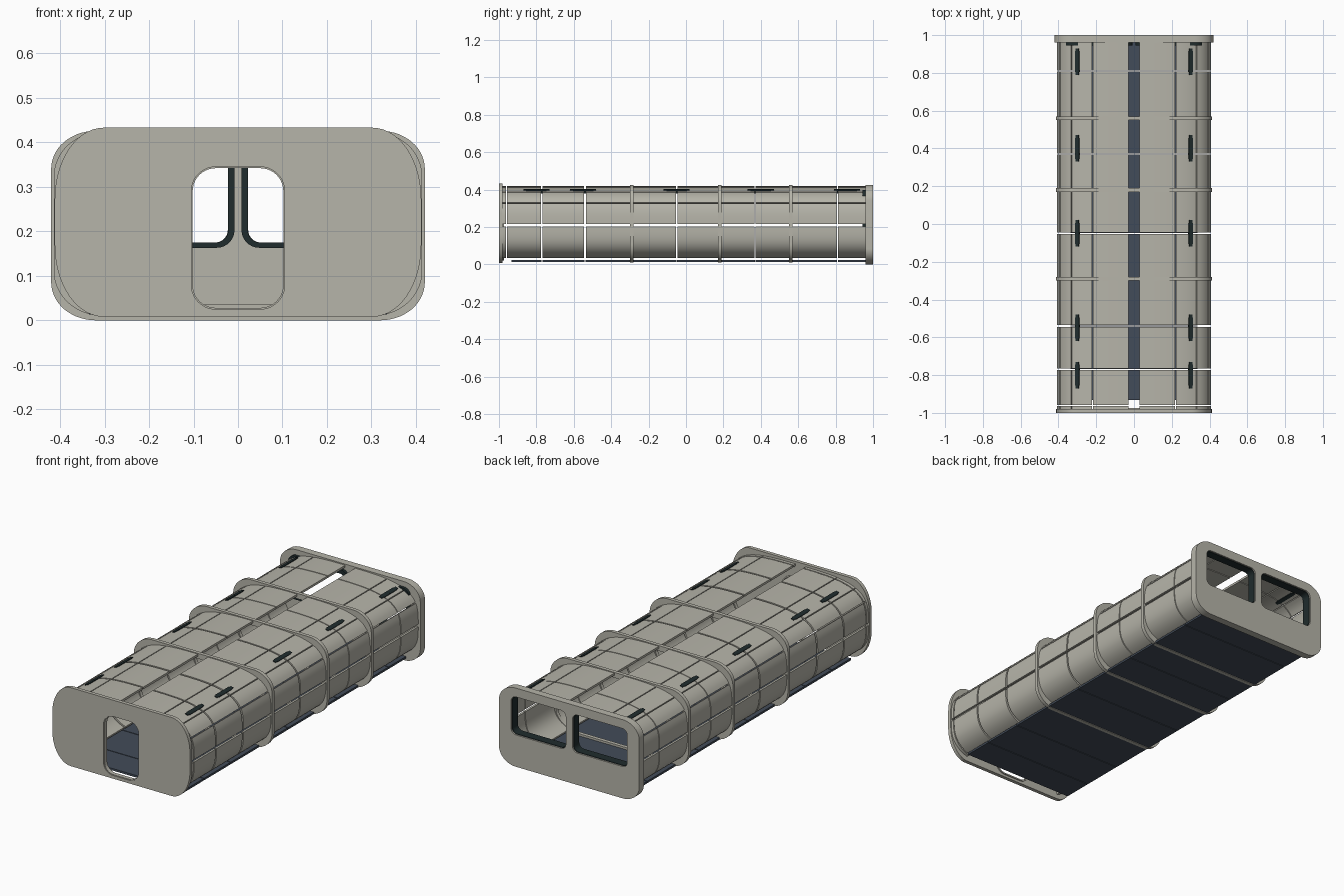
import bpy, bmesh, math

if "Cube" in bpy.data.objects:
    bpy.data.objects.remove(bpy.data.objects["Cube"])


def material(name, r, g, b):
    m = bpy.data.materials.new(name)
    m.diffuse_color = (r, g, b, 1)
    m.use_nodes = True
    m.node_tree.nodes["Principled BSDF"].inputs["Base Color"].default_value = m.diffuse_color
    return m


GREY = material("warm_grey_hull", 0.47, 0.46, 0.40)
SLATE = material("slate_floor", 0.055, 0.072, 0.10)
DARK = material("dark_trim", 0.014, 0.025, 0.026)


def add_strip(bm, outer, inner, y0, y1, closed=False):
    """Solid band between two matching xz lines, run from y0 to y1."""
    rows = [[bm.verts.new((x, y, z)) for x, z in line]
            for line, y in ((outer, y0), (outer, y1), (inner, y1), (inner, y0))]
    n = len(outer)
    for i in range(n if closed else n - 1):
        j = (i + 1) % n
        for k in range(4):
            a, b = rows[k], rows[(k + 1) % 4]
            bm.faces.new((a[i], a[j], b[j], b[i]))
    if not closed:
        bm.faces.new([r[0] for r in rows])
        bm.faces.new([r[-1] for r in rows])


def finish(bm, name, mat, mirror=False):
    bmesh.ops.recalc_face_normals(bm, faces=bm.faces)
    me = bpy.data.meshes.new(name)
    bm.to_mesh(me)
    bm.free()
    me.materials.append(mat)
    ob = bpy.data.objects.new(name, me)
    bpy.context.collection.objects.link(ob)
    if mirror:
        ob.modifiers.new("mirror", 'MIRROR').use_mirror_merge = False
    bpy.ops.object.select_all(action='DESELECT')
    ob.select_set(True)
    bpy.context.view_layer.objects.active = ob
    bpy.ops.object.shade_smooth_by_angle(angle=math.radians(35))
    return ob


def rounded(x0, x1, z0, z1, rx, rz, n=10):
    pts = []
    for q, (cx, cz) in enumerate(((x1 - rx, z1 - rz), (x0 + rx, z1 - rz),
                                  (x0 + rx, z0 + rz), (x1 - rx, z0 + rz))):
        for i in range(n + 1):
            t = math.pi / 2 * (q + i / n)
            pts.append((cx + rx * math.cos(t), cz + rz * math.sin(t)))
    return pts


# Hull cross-section: a squared-off oval, right half from top to bottom
A, B, CZ, N = 0.408, 0.205, 0.215, 3.5


def oval(t, a=A, b=B, n=N):
    c, s = math.cos(t), math.sin(t)
    return (a * math.copysign(abs(c) ** (2 / n), c),
            CZ + b * math.copysign(abs(s) ** (2 / n), s))


line = [oval(math.pi / 2 - math.pi * i / 6000) for i in range(6001)]
dist = [0.0]
for p, q in zip(line, line[1:]):
    dist.append(dist[-1] + math.dist(p, q))


def arc_at(test):
    return dist[next(i for i, p in enumerate(line) if test(p))]


def hull_point(s, off=0.0):
    i = next((k for k, d in enumerate(dist) if d >= s), len(dist) - 1)
    i = max(20, min(i, len(line) - 21))
    (x0, z0), (x1, z1) = line[i - 20], line[i + 20]
    h = math.hypot(x1 - x0, z1 - z0)
    x, z = line[i]
    return (x - off * (z1 - z0) / h, z + off * (x1 - x0) / h)


def hull_arc(s0, s1, off, n):
    return [hull_point(s0 + (s1 - s0) * i / n, off) for i in range(n + 1)]


# Hull panels, separated by lengthwise and crosswise seams
long_seams = [(0.0, 0.020), (arc_at(lambda p: p[0] > 0.22), 0.005),
              (arc_at(lambda p: p[0] > 0.33), 0.005),
              (arc_at(lambda p: p[1] < 0.33), 0.006),
              (arc_at(lambda p: p[1] < 0.212), 0.014),
              (arc_at(lambda p: p[1] < 0.034), 0.0)]
cross_seams = [(-0.985, 0), (-0.96, 0.006), (-0.77, 0.008), (-0.54, 0.010),
               (-0.29, 0.006), (-0.05, 0.008), (0.18, 0.006), (0.37, 0.005),
               (0.56, 0.006), (0.81, 0.005), (0.965, 0)]
bm = bmesh.new()
for (s0, g0), (s1, g1) in zip(long_seams, long_seams[1:]):
    a, b = s0 + g0 / 2, s1 - g1 / 2
    n = max(4, int((b - a) / 0.018))
    outer, inner = hull_arc(a, b, 0.0, n), hull_arc(a, b, -0.012, n)
    for (y0, h0), (y1, h1) in zip(cross_seams, cross_seams[1:]):
        add_strip(bm, outer, inner, y0 + h0 / 2, y1 - h1 / 2)
finish(bm, "hull_panels", GREY, mirror=True)

# Ribs whose squarer corners stand out from the hull
turn = [2 * math.pi * i / 160 for i in range(160)]
rib_out = rounded(-0.414, 0.414, 0.010, 0.424, 0.11, 0.10, 16)
rib_in = []
for x, z in rib_out:
    u, v = abs(x) / A, abs(z - CZ) / B
    k = 0.955 / (u ** N + v ** N) ** (1 / N)
    rib_in.append((x * k, CZ + (z - CZ) * k))
for i, y in enumerate((-0.29, 0.18, 0.56)):
    bm = bmesh.new()
    add_strip(bm, rib_out, rib_in, y - 0.010, y + 0.010, closed=True)
    finish(bm, f"rib_{i + 1}", GREY)

# Dark slots along both shoulders of the roof
s_slot = arc_at(lambda p: p[0] > 0.30)
bm = bmesh.new()
for y in (-0.80, -0.55, -0.05, 0.40, 0.86):
    for half, w in ((0.070, 0.008), (0.055, 0.011)):
        add_strip(bm, hull_arc(s_slot - w, s_slot + w, 0.004, 3),
                  hull_arc(s_slot - w, s_slot + w, -0.016, 3), y - half, y + half)
finish(bm, "roof_slots", DARK, mirror=True)

# Floor plates
floor_ys = [-0.935, -0.77, -0.54, -0.29, -0.05, 0.18, 0.37, 0.56, 0.81, 0.965]
bm = bmesh.new()
for y0, y1 in zip(floor_ys, floor_ys[1:]):
    add_strip(bm, [(-0.335, 0.024), (0.335, 0.024)],
              [(-0.335, 0.013), (0.335, 0.013)], y0 + 0.002, y1 - 0.002)
finish(bm, "floor_plates", SLATE)


# End plates: filled flat outlines with openings, given thickness
def end_plate(name, loops, y0, y1):
    cu = bpy.data.curves.new(name, 'CURVE')
    cu.dimensions, cu.fill_mode, cu.extrude = '2D', 'BOTH', (y1 - y0) / 2
    for loop in loops:
        sp = cu.splines.new('POLY')
        sp.points.add(len(loop) - 1)
        for p, (x, z) in zip(sp.points, loop):
            p.co = (x, z, 0, 1)
        sp.use_cyclic_u = True
    tmp = bpy.data.objects.new(name + "_outline", cu)
    bpy.context.collection.objects.link(tmp)
    bpy.context.view_layer.update()
    me = bpy.data.meshes.new_from_object(
        tmp.evaluated_get(bpy.context.evaluated_depsgraph_get()))
    bm = bmesh.new()
    bm.from_mesh(me)
    bpy.data.objects.remove(tmp)
    for v in bm.verts:
        x, z, d = v.co
        v.co = (x, (y0 + y1) / 2 - d, z)
    bmesh.ops.remove_doubles(bm, verts=bm.verts, dist=1e-5)
    finish(bm, name, GREY)


end_plate("front_plate", [rounded(-0.412, 0.412, 0.008, 0.433, 0.11, 0.16, 14),
                          rounded(-0.105, 0.105, 0.025, 0.345, 0.055, 0.055)],
          -1.0, -0.98)
windows = [rounded(0.020, 0.348, 0.172, 0.378, 0.03, 0.03),
           rounded(-0.348, -0.020, 0.172, 0.378, 0.03, 0.03)]
end_plate("back_plate", [rounded(-0.42, 0.42, 0.0, 0.426, 0.10, 0.085, 14)] + windows,
          0.96, 1.0)

# Door lip
bm = bmesh.new()
add_strip(bm, rounded(-0.109, 0.109, 0.021, 0.349, 0.059, 0.059),
          rounded(-0.102, 0.102, 0.028, 0.342, 0.052, 0.052), -0.996, -0.974, True)
finish(bm, "door_lip", GREY)

# Dark window frames on the inside of the back plate
bm = bmesh.new()
add_strip(bm, rounded(0.008, 0.362, 0.163, 0.398, 0.04, 0.04),
          rounded(0.022, 0.345, 0.175, 0.375, 0.028, 0.028), 0.945, 0.962, True)
add_strip(bm, windows[0], rounded(0.023, 0.345, 0.175, 0.375, 0.028, 0.028),
          0.955, 0.992, True)
finish(bm, "window_frames", DARK, mirror=True)
